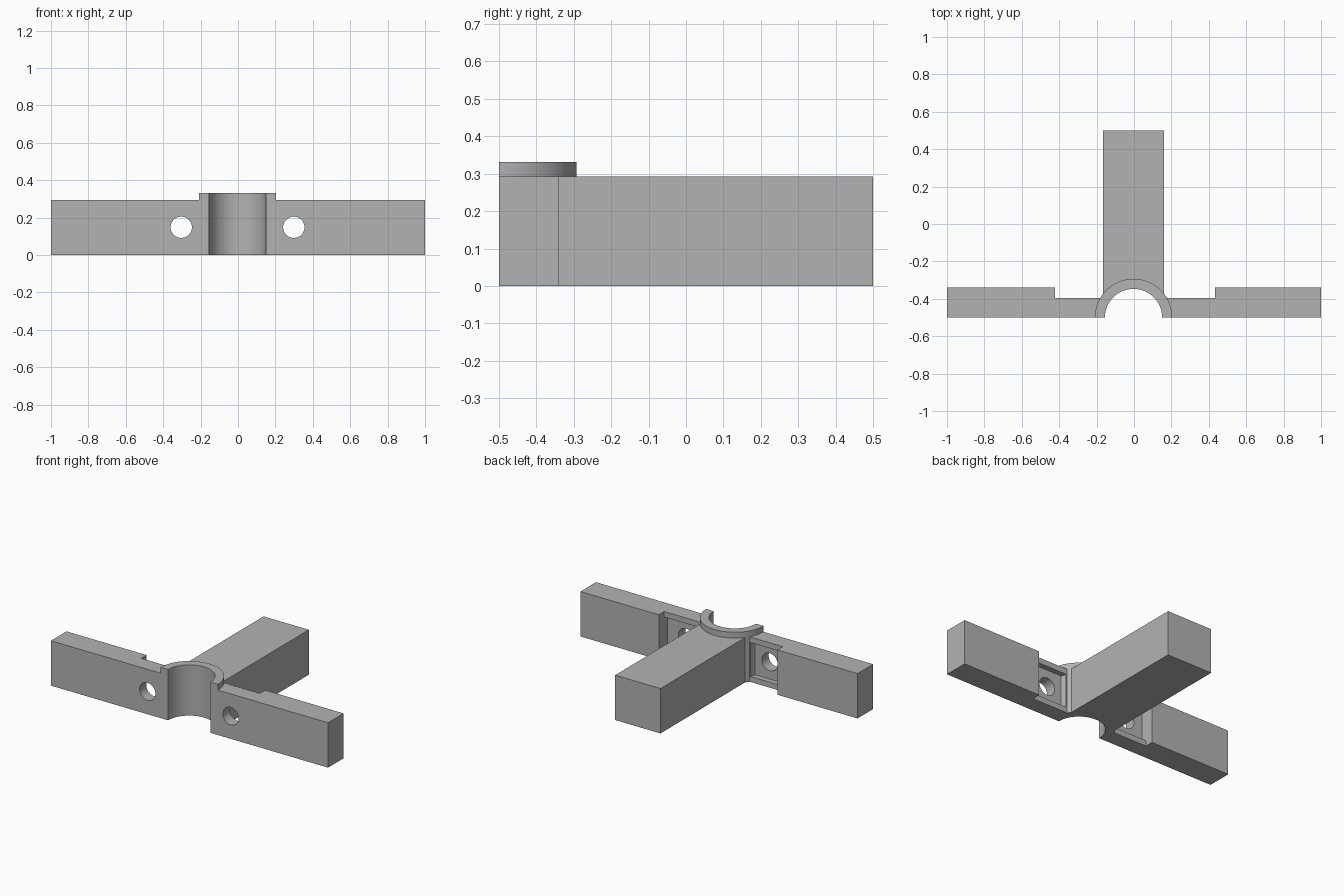
import bpy, bmesh, math

cube = bpy.data.objects.get("Cube")
if cube:
    bpy.data.objects.remove(cube, do_unlink=True)

# Main dimensions
FRONT, BACK, TOP = -0.5, 0.5, 0.293
ARM_BACK, WEB_BACK, POCKET_BACK = -0.34, -0.395, -0.43
AXIS_X = -0.0025
HOLE_Z = 0.148

grey = bpy.data.materials.new("plain grey")
grey.use_nodes = True
colour = (0.45, 0.45, 0.45, 1)
grey.diffuse_color = colour
grey.node_tree.nodes["Principled BSDF"].inputs["Base Color"].default_value = colour


def prism(name, outline, z0, z1):
    """Extrude a plan outline from z0 up to z1."""
    bm = bmesh.new()
    face = bm.faces.new([bm.verts.new((x, y, z0)) for x, y in outline])
    up = bmesh.ops.extrude_face_region(bm, geom=[face])["geom"]
    verts = [v for v in up if isinstance(v, bmesh.types.BMVert)]
    bmesh.ops.translate(bm, verts=verts, vec=(0, 0, z1 - z0))
    bmesh.ops.recalc_face_normals(bm, faces=bm.faces)
    mesh = bpy.data.meshes.new(name)
    bm.to_mesh(mesh)
    bm.free()
    obj = bpy.data.objects.new(name, mesh)
    bpy.context.collection.objects.link(obj)
    mesh.materials.append(grey)
    return obj


def box(name, x0, x1, y0, y1, z0, z1):
    return prism(name, [(x0, y0), (x1, y0), (x1, y1), (x0, y1)], z0, z1)


def arc(radius, sweep, steps):
    return [(AXIS_X + radius * math.cos(sweep * i / steps),
             FRONT + radius * math.sin(sweep * i / steps)) for i in range(steps + 1)]


def combine(target, tool, operation):
    """Apply a boolean and discard the tool."""
    mod = target.modifiers.new(operation, "BOOLEAN")
    mod.operation, mod.object, mod.solver = operation, tool, "EXACT"
    bpy.context.view_layer.objects.active = target
    bpy.ops.object.modifier_apply(modifier=mod.name)
    bpy.data.objects.remove(tool, do_unlink=True)


# T-shaped body: cross arms, thin webs and the rear beam
body = prism("clamp_body", [
    (-1, FRONT), (1, FRONT), (1, ARM_BACK), (0.434, ARM_BACK), (0.434, WEB_BACK),
    (0.161, WEB_BACK), (0.161, BACK), (-0.166, BACK), (-0.166, WEB_BACK),
    (-0.422, WEB_BACK), (-0.422, ARM_BACK), (-1, ARM_BACK)], 0, TOP)

# Recessed nut pockets in the back of each web
for x0, x1 in ((-0.422, -0.19), (0.185, 0.434)):
    combine(body, box("pocket_cutter", x0, x1, POCKET_BACK, WEB_BACK + 0.05,
                      0.036, TOP - 0.036), "DIFFERENCE")

# Raised half-round collar, then its bore
combine(body, prism("collar", arc(0.207, math.pi, 48), 0, 0.331), "UNION")
combine(body, prism("bore_cutter", arc(0.153, math.tau, 80)[:-1], -0.1, 0.5), "DIFFERENCE")

# Bolt holes through the webs
for side in (-1, 1):
    bpy.ops.mesh.primitive_cylinder_add(
        vertices=48, radius=0.057, depth=0.5, rotation=(math.pi / 2, 0, 0),
        location=(AXIS_X + side * 0.301, FRONT, HOLE_Z))
    drill = bpy.context.object
    drill.data.materials.append(grey)
    combine(body, drill, "DIFFERENCE")

# Smooth round surfaces, keep edges crisp
bpy.ops.object.select_all(action="DESELECT")
body.select_set(True)
bpy.context.view_layer.objects.active = body
bpy.ops.object.shade_smooth_by_angle(angle=math.radians(30))
